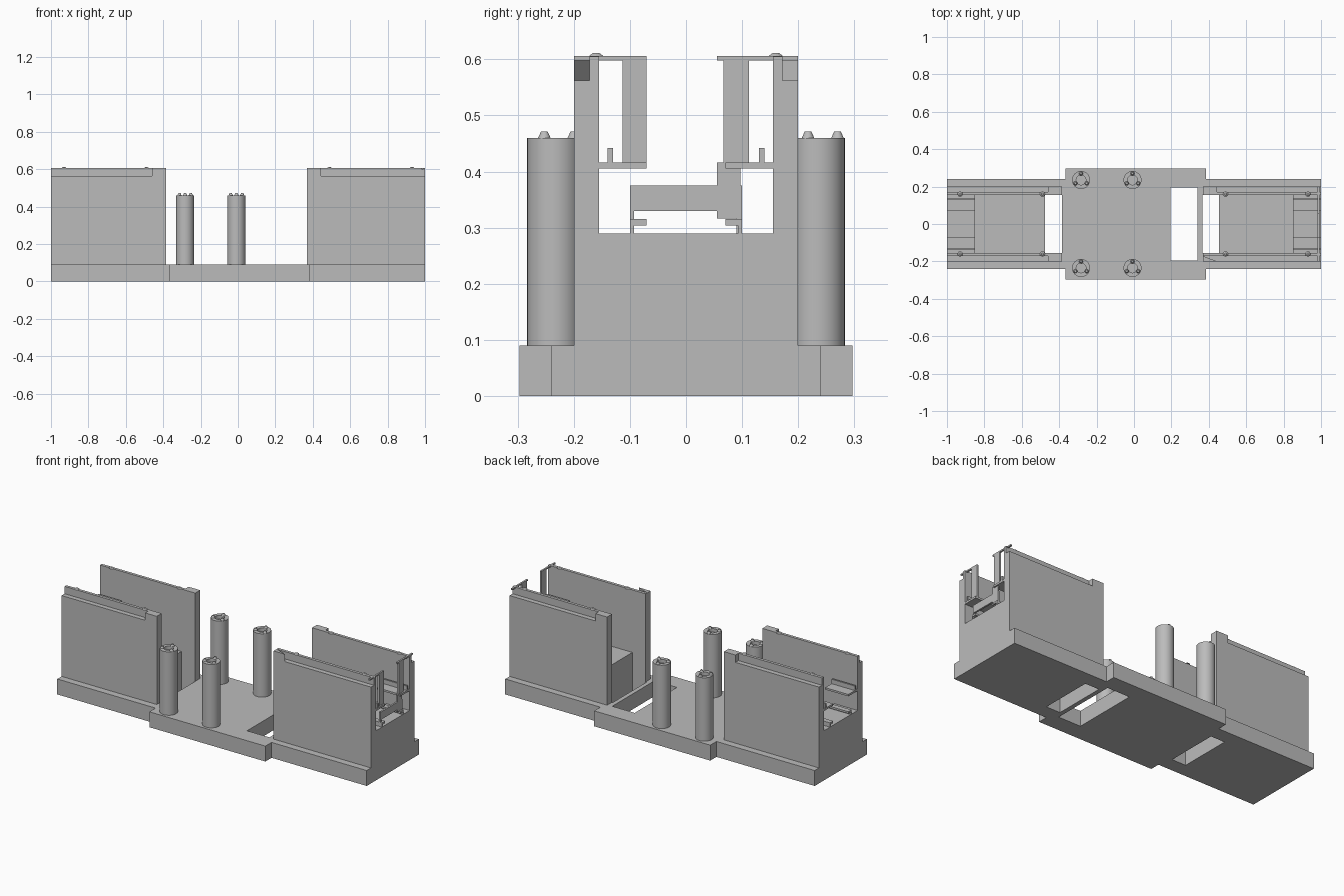
import bpy, bmesh, math

if "Cube" in bpy.data.objects:
    bpy.data.objects.remove(bpy.data.objects["Cube"])

grey = bpy.data.materials.new("plain_grey")
grey.diffuse_color = (0.5, 0.5, 0.5, 1)
grey.use_nodes = True
grey.node_tree.nodes["Principled BSDF"].inputs["Base Color"].default_value = grey.diffuse_color


def finish(name, bm):
    bmesh.ops.recalc_face_normals(bm, faces=bm.faces)
    me = bpy.data.meshes.new(name)
    bm.to_mesh(me)
    bm.free()
    ob = bpy.data.objects.new(name, me)
    me.materials.append(grey)
    bpy.context.collection.objects.link(ob)
    return ob


def add_box(bm, x0, x1, y0, y1, z0, z1):
    v = bmesh.ops.create_cube(bm, size=1)["verts"]
    for p in v:
        p.co = ((x0 + x1) / 2 + p.co.x * (x1 - x0),
                (y0 + y1) / 2 + p.co.y * (y1 - y0),
                (z0 + z1) / 2 + p.co.z * (z1 - z0))


def boxes(name, *dims):
    bm = bmesh.new()
    for d in dims:
        add_box(bm, *d)
    return finish(name, bm)


def prism(name, pts, z0, z1):
    bm = bmesh.new()
    f = bm.faces.new([bm.verts.new((x, y, z0)) for x, y in pts])
    r = bmesh.ops.extrude_face_region(bm, geom=[f])
    for v in r["geom"]:
        if isinstance(v, bmesh.types.BMVert):
            v.co.z = z1
    return finish(name, bm)


# Base slab: narrow ends, wider middle, three through openings
base = prism("base_slab", [(-1, -.24), (-.365, -.24), (-.365, -.297), (.385, -.297),
                           (.385, -.24), (1, -.24), (1, .24), (.385, .24),
                           (.385, .297), (-.365, .297), (-.365, .24), (-1, .24)], 0, .09)
cutter = boxes("opening_cutter", (.195, .34, -.195, .195, -.1, .2),
               (.365, .455, -.155, .155, -.1, .2),
               (-.475, -.385, -.155, .155, -.1, .2))
cutter.hide_render = True
cutter.hide_viewport = True
cut = base.modifiers.new("openings", "BOOLEAN")
cut.object = cutter
cut.solver = "EXACT"

# Two open holders: side walls, stepped floor, shelves at the outer end
for side, s, inner, block, post in (("left", -1, .385, .475, .46),
                                    ("right", 1, .37, .455, .445)):
    def bx(x0, x1, *rest):
        return (min(s * x0, s * x1), max(s * x0, s * x1), *rest)

    boxes(side + "_floor", bx(block, .85, -.155, .155, .09, .24),
          bx(.85, 1, -.155, .155, .09, .29))
    for wall, t in (("front", -1), ("back", 1)):
        def by(x0, x1, y0, y1, z0, z1):
            return bx(x0, x1, min(t * y0, t * y1), max(t * y0, t * y1), z0, z1)

        boxes(f"{side}_{wall}_wall", by(inner, 1, .155, .2, .09, .562),
              by(inner, 1, .155, .172, .562, .605))
        # raised corner next to the rebate
        if s == 1 and t == -1:
            prism("right_front_corner", [(inner, -.2), (post, -.2), (inner, -.172)],
                  .562, .605)
        else:
            boxes(f"{side}_{wall}_corner", by(inner, post, .172, .2, .562, .605))
        # shelf with a small rib, and a floor rail
        boxes(f"{side}_{wall}_shelf", by(.85, 1, .07, .155, .405, .416),
              by(.85, 1, .13, .14, .416, .442))
        boxes(f"{side}_{wall}_rail", by(.85, 1, .093, .1, .29, .315),
              by(.85, 1, .07, .093, .304, .315))
        # little bumps on the wall top
        bm = bmesh.new()
        for x in (.49, .93):
            r = bmesh.ops.create_cone(bm, cap_ends=True, segments=12, radius1=.014,
                                      radius2=.006, depth=.006)
            for v in r["verts"]:
                v.co.x += s * x
                v.co.y += t * .16
                v.co.z += .608
        finish(f"{side}_{wall}_bumps", bm)

# Thin end frame on the right holder
X = (.982, .992)
boxes("end_frame",
      (*X, -.2, -.07, .598, .606), (*X, -.113, -.07, .405, .598),
      (*X, .055, .2, .598, .606), (*X, .067, .112, .416, .598),
      (*X, .055, .097, .375, .416), (*X, -.1, .1, .33, .375),
      (*X, -.1, -.093, .29, .33), (*X, .09, .1, .29, .33),
      (*X, .055, .09, .316, .33))

# Four hollow posts, each crowned with three studs
for i, (px, py) in enumerate([(x, y) for x in (-.283, -.008) for y in (-.235, .235)]):
    bm = bmesh.new()
    n = 32
    profile = ((.048, .09), (.048, .46), (.026, .46), (.026, .44))
    rings = [[bm.verts.new((px + r * math.cos(2 * math.pi * k / n),
                            py + r * math.sin(2 * math.pi * k / n), z))
              for k in range(n)] for r, z in profile]
    for a, b in zip(rings, rings[1:]):
        for k in range(n):
            bm.faces.new((a[k], a[(k + 1) % n], b[(k + 1) % n], b[k]))
    bm.faces.new(rings[0])
    bm.faces.new(rings[-1])
    for k in range(3):
        a = math.radians(90 + 120 * k)
        r = bmesh.ops.create_cone(bm, cap_ends=True, segments=12, radius1=.011,
                                  radius2=.006, depth=.011)
        for v in r["verts"]:
            v.co.x += px + .035 * math.cos(a)
            v.co.y += py + .035 * math.sin(a)
            v.co.z += .4655
    ob = finish(f"post_{i + 1}", bm)
    bpy.context.view_layer.objects.active = ob
    ob.select_set(True)
    bpy.ops.object.shade_smooth_by_angle(angle=math.radians(30))
    ob.select_set(False)
